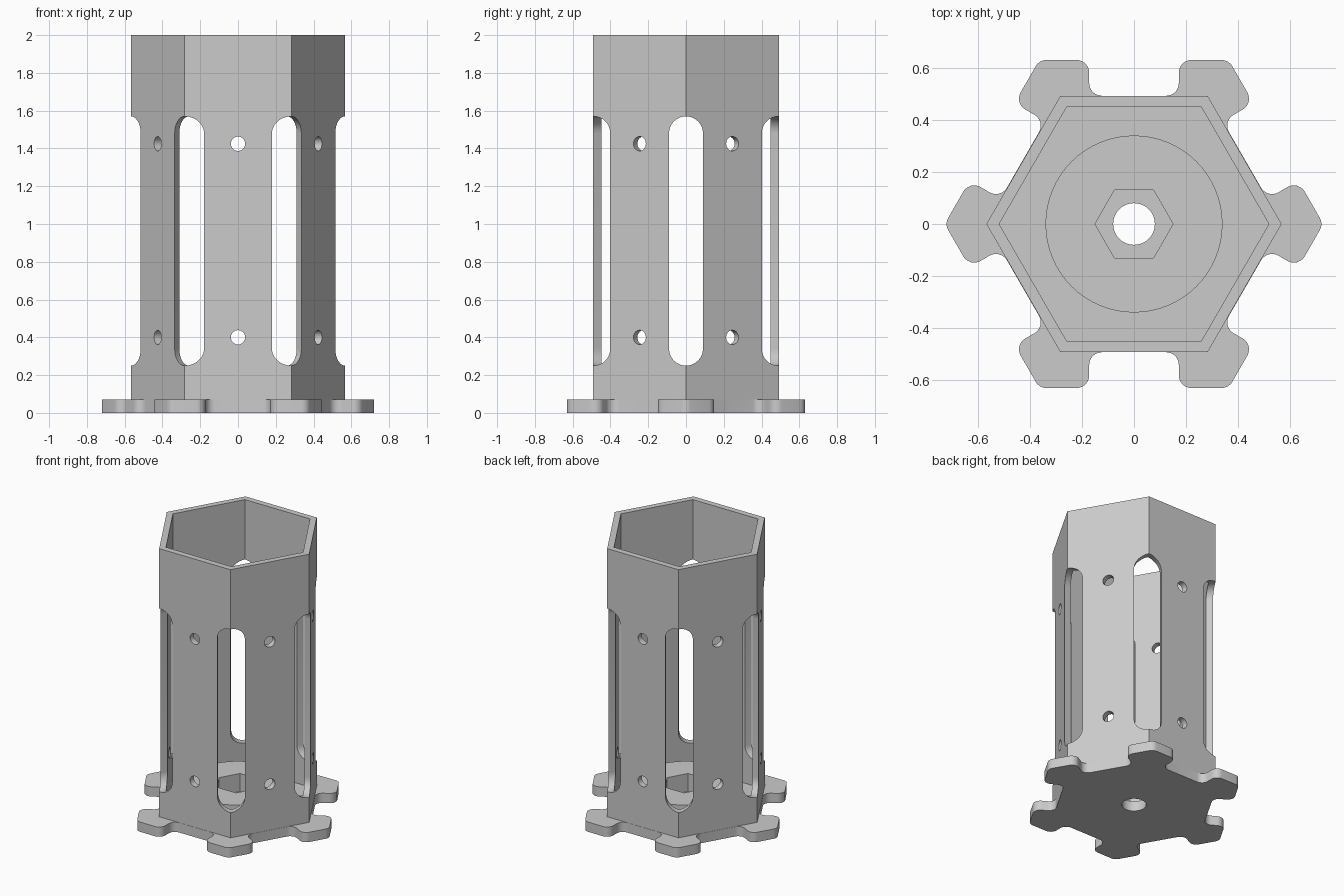
import bpy, bmesh
from math import sin, cos, pi, radians, sqrt, tan
from mathutils import Vector, Matrix

if "Cube" in bpy.data.objects:
    bpy.data.objects.remove(bpy.data.objects["Cube"])


def polygon(r, n):
    return [Vector((r * cos(2 * pi * i / n), r * sin(2 * pi * i / n))) for i in range(n)]


def fillet(points, r, steps=6):
    # round every corner of a closed outline
    out = []
    for i, p in enumerate(points):
        a = (points[i - 1] - p).normalized()
        b = (points[(i + 1) % len(points)] - p).normalized()
        half = a.angle(b) / 2
        centre = p + (a + b).normalized() * (r / sin(half))
        start = p + a * (r / tan(half)) - centre
        end = p + b * (r / tan(half)) - centre
        for k in range(steps + 1):
            v = start.lerp(end, k / steps).normalized() * r
            out.append(centre + v)
    return out


def prism(name, outline, z0, z1, matrix=Matrix()):
    bm = bmesh.new()
    face = bm.faces.new([bm.verts.new((p.x, p.y, z0)) for p in outline])
    ext = bmesh.ops.extrude_face_region(bm, geom=[face])
    top = [g for g in ext["geom"] if isinstance(g, bmesh.types.BMVert)]
    bmesh.ops.translate(bm, verts=top, vec=(0, 0, z1 - z0))
    bmesh.ops.recalc_face_normals(bm, faces=bm.faces)
    bm.transform(matrix)
    mesh = bpy.data.meshes.new(name)
    bm.to_mesh(mesh)
    bm.free()
    obj = bpy.data.objects.new(name, mesh)
    bpy.context.collection.objects.link(obj)
    return obj


def combine(target, tool, operation):
    tool.hide_render = True
    mod = target.modifiers.new(tool.name, 'BOOLEAN')
    mod.operation = operation
    mod.solver = 'EXACT'
    mod.object = tool
    bpy.context.view_layer.objects.active = target
    bpy.ops.object.modifier_apply(modifier=mod.name)
    bpy.data.objects.remove(tool)


def sideways(angle):
    # local z points outward at the angle, local y points up
    d = Vector((cos(angle), sin(angle), 0))
    up = Vector((0, 0, 1))
    return Matrix((up.cross(d), up, d)).transposed().to_4x4()


# hexagonal tube
body = prism("hexagonal_holder", polygon(0.567, 6), 0, 2)

# notched base flange
outline = []
for k in range(6):
    a = radians(60 * k)
    n = Vector((cos(a + pi / 6), sin(a + pi / 6)))
    t = Vector((-n.y, n.x))
    outline.append(Vector((cos(a), sin(a))) * 0.63 * 2 / sqrt(3))
    for d, s in ((0.63, -0.172), (0.4925, -0.172), (0.4925, 0.172), (0.63, 0.172)):
        outline.append(n * d + t * s)
combine(body, prism("base_flange", fillet(outline, 0.048), 0, 0.07), 'UNION')

# hollow interior, round boss, nut pocket and centre hole
combine(body, prism("interior", polygon(0.518, 6), 0.07, 2.2), 'DIFFERENCE')
combine(body, prism("round_boss", polygon(0.34, 64), 0.03, 0.2), 'UNION')
combine(body, prism("nut_pocket", polygon(0.15, 6), 0.071, 0.4), 'DIFFERENCE')
combine(body, prism("centre_hole", polygon(0.08, 40), -0.2, 0.4), 'DIFFERENCE')

# corner slots and face holes, each passing through both sides
w = 0.09
slot = [Vector((w * cos(pi * i / 16), 1.57 - w + w * sin(pi * i / 16))) for i in range(17)]
slot += [Vector((-w * cos(pi * i / 16), 0.25 + w - w * sin(pi * i / 16))) for i in range(17)]
for k in range(3):
    a = radians(60 * k)
    combine(body, prism("corner_slot", slot, -0.9, 0.9, sideways(a)), 'DIFFERENCE')
    for z in (0.4, 1.425):
        hole = [p + Vector((0, z)) for p in polygon(0.038, 28)]
        combine(body, prism("face_hole", hole, -0.9, 0.9, sideways(a + pi / 6)), 'DIFFERENCE')

# smooth the rounded parts, keep hexagon edges sharp
body.select_set(True)
bpy.context.view_layer.objects.active = body
bpy.ops.object.shade_smooth_by_angle(angle=radians(25))
